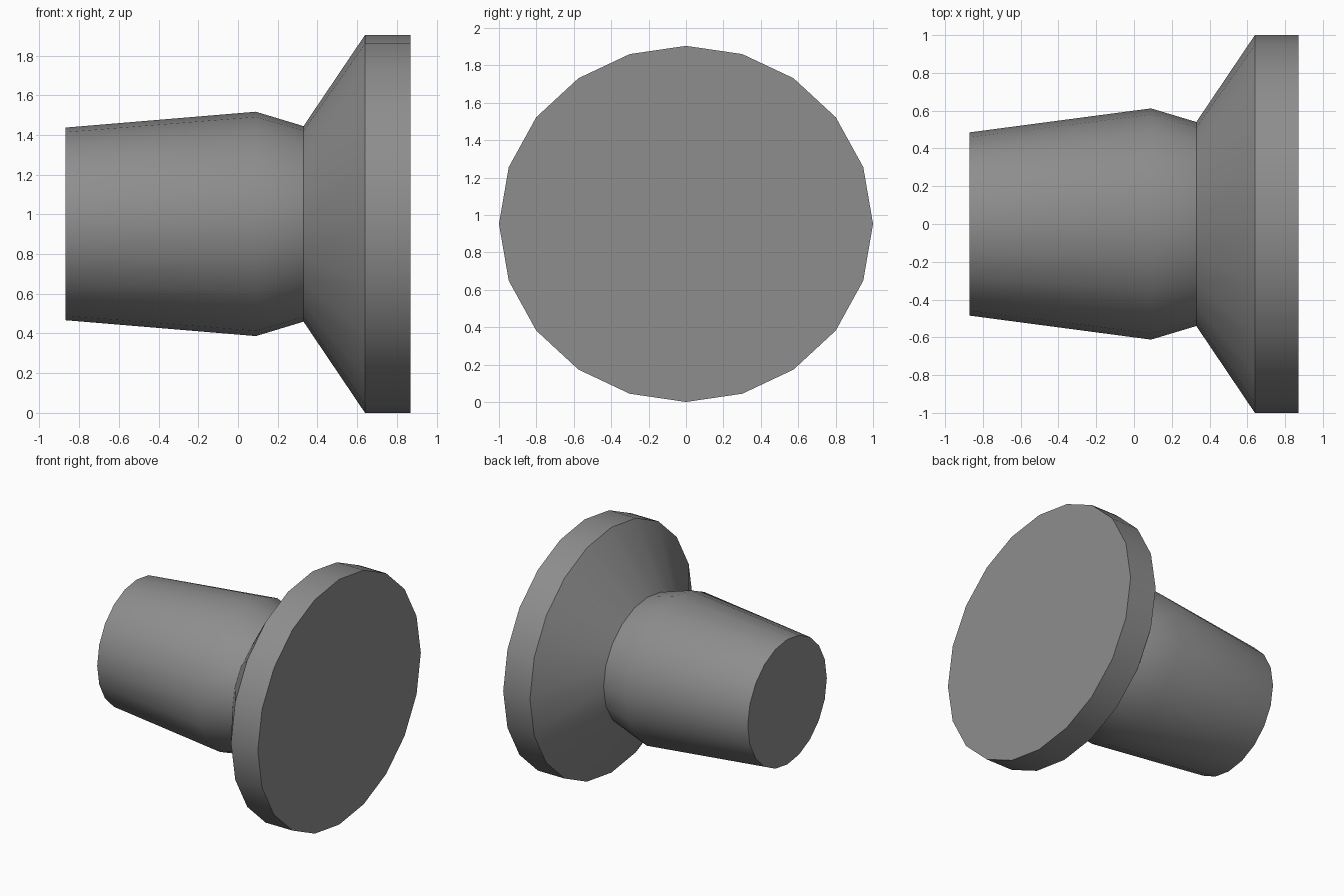
import bpy, bmesh, math

if "Cube" in bpy.data.objects:
    bpy.data.objects.remove(bpy.data.objects["Cube"])

# Single grey finish
grey = bpy.data.materials.new("mid_grey")
grey.diffuse_color = (0.27, 0.27, 0.27, 1)
grey.use_nodes = True
grey.node_tree.nodes["Principled BSDF"].inputs["Base Color"].default_value = grey.diffuse_color

# Rings along the x axis: x, radius in y, radius in z
RINGS = [(-0.87, 0.485, 0.485), (0.09, 0.612, 0.565), (0.33, 0.54, 0.4925),
         (0.64, 1.0, 0.952), (0.87, 1.0, 0.952)]
CENTRE_Z = 0.952
# Slightly uneven spacing of the twenty sides, per quarter turn from the top
QUARTER = [0, 17.5, 35.1, 53.2, 71.4]
ANGLES = QUARTER + [90] + [180 - a for a in reversed(QUARTER[1:])]
ANGLES += [a + 180 for a in ANGLES]

# Lofted knob: tapered stem, neck, flared cone and flat rim
bm = bmesh.new()
loops = [[bm.verts.new((x, ry * math.sin(math.radians(a)),
                        CENTRE_Z + rz * math.cos(math.radians(a)))) for a in ANGLES]
         for x, ry, rz in RINGS]
n = len(ANGLES)
for a, b in zip(loops, loops[1:]):
    for i in range(n):
        j = (i + 1) % n
        bm.faces.new((a[i], a[j], b[j], b[i]))
# End caps
bm.faces.new(loops[0])
bm.faces.new(loops[-1])
bmesh.ops.recalc_face_normals(bm, faces=bm.faces)

mesh = bpy.data.meshes.new("flared_knob")
bm.to_mesh(mesh)
bm.free()
mesh.materials.append(grey)
knob = bpy.data.objects.new("flared_knob", mesh)
bpy.context.collection.objects.link(knob)
bpy.context.view_layer.objects.active = knob
knob.select_set(True)
bpy.ops.object.shade_smooth_by_angle(angle=math.radians(30))
